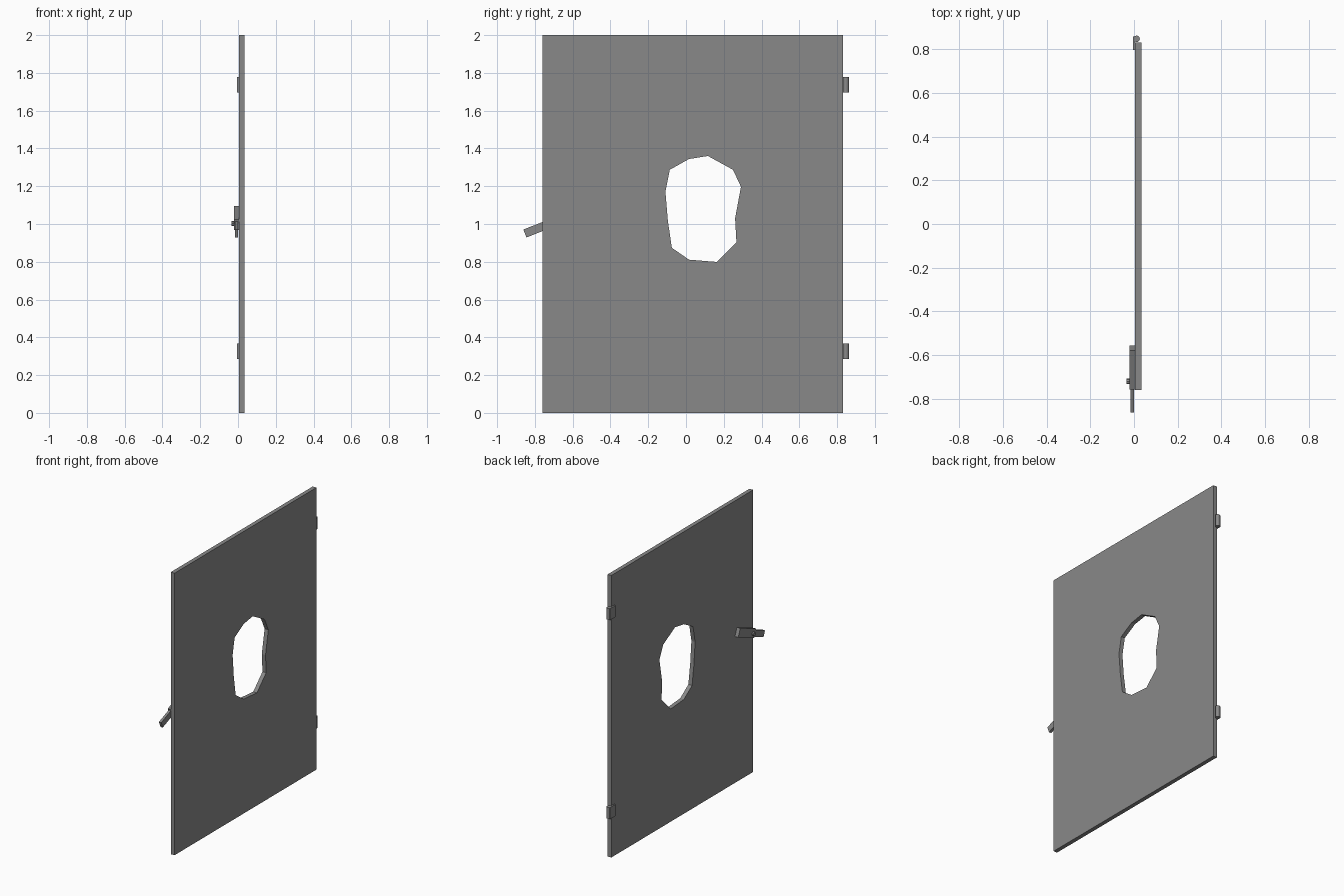
import bpy, bmesh, math
from mathutils import Matrix, Vector

if "Cube" in bpy.data.objects:
    bpy.data.objects.remove(bpy.data.objects["Cube"])

X0, X1 = 0.005, 0.034          # panel back and front faces
TILT = math.radians(21.5)      # slope of the latch

# Dark grey paint shared by all parts
dark = bpy.data.materials.new("dark_grey")
dark.diffuse_color = (0.25, 0.25, 0.25, 1)
dark.use_nodes = True
dark.node_tree.nodes["Principled BSDF"].inputs["Base Color"].default_value = dark.diffuse_color


def finish(bm, name):
    bmesh.ops.recalc_face_normals(bm, faces=bm.faces[:])
    me = bpy.data.meshes.new(name)
    bm.to_mesh(me)
    bm.free()
    me.materials.append(dark)
    ob = bpy.data.objects.new(name, me)
    bpy.context.collection.objects.link(ob)
    return ob


def box(name, lo, hi, matrix=Matrix()):
    bm = bmesh.new()
    lo, hi = Vector(lo), Vector(hi)
    m = matrix @ Matrix.Translation((lo + hi) / 2) @ Matrix.Diagonal((*(hi - lo), 1))
    bmesh.ops.create_cube(bm, size=1, matrix=m)
    return finish(bm, name)


def rod(name, centre, radius, depth, sides, rot=Matrix()):
    bm = bmesh.new()
    bmesh.ops.create_cone(bm, cap_ends=True, segments=sides, radius1=radius,
                          radius2=radius, depth=depth,
                          matrix=Matrix.Translation(centre) @ rot)
    return finish(bm, name)


# Door panel with a rough hole through it
outer = [(-0.76, 0), (0.83, 0), (0.83, 2), (-0.76, 2)]
hole = [(0.116, 1.360), (0.249, 1.287), (0.291, 1.197), (0.26, 1.03),
        (0.267, 0.902), (0.164, 0.799), (0.016, 0.811), (-0.075, 0.874),
        (-0.096, 1.017), (-0.109, 1.171), (-0.086, 1.287), (0.016, 1.344)]
bm = bmesh.new()
edges = []
for loop in (outer, hole):
    vs = [bm.verts.new((X0, y, z)) for y, z in loop]
    edges += [bm.edges.new((vs[i - 1], vs[i])) for i in range(len(vs))]
bmesh.ops.triangle_fill(bm, edges=edges, use_beauty=True, use_dissolve=False)
new = bmesh.ops.extrude_face_region(bm, geom=bm.faces[:], use_keep_orig=True)["geom"]
bmesh.ops.translate(bm, vec=(X1 - X0, 0, 0),
                    verts=[g for g in new if isinstance(g, bmesh.types.BMVert)])
finish(bm, "door_panel")

# Hinges: leaf on the back face, barrel beside the edge
for label, z in (("lower", 0.326), ("upper", 1.737)):
    box(f"{label}_hinge_leaf", (-0.005, 0.797, z - 0.041), (0.005, 0.857, z + 0.041))
    rod(f"{label}_hinge_barrel", (0.012, 0.847, z), 0.015, 0.082, 12)

# Latch: tilted case, protruding arm and a small pivot bolt
latch = Matrix.Translation((0, -0.656, 1.031)) @ Matrix.Rotation(TILT, 4, 'X')
box("latch_case", (-0.021, -0.096, -0.0305), (0.005, 0.096, 0.0305), latch)
box("latch_arm", (-0.017, -0.213, -0.026), (0.001, -0.08, 0.019), latch)
turn = Matrix.Rotation(math.pi / 2, 4, 'Y')
rod("pivot_bolt", (-0.0275, -0.72, 1.002), 0.013, 0.015, 8, turn)
